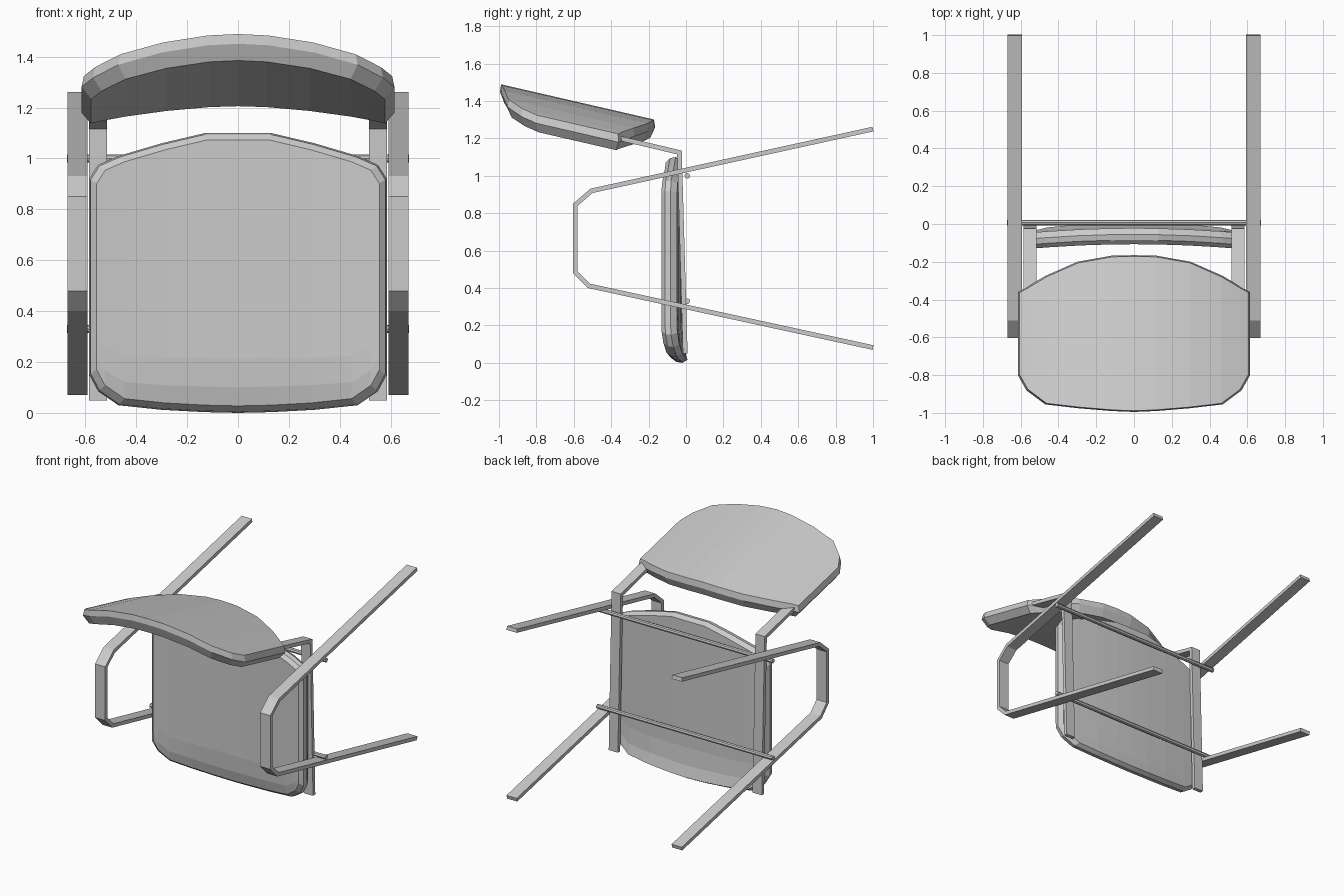
import bpy, bmesh, math
from mathutils import Vector

if "Cube" in bpy.data.objects:
    bpy.data.objects.remove(bpy.data.objects["Cube"])


def finish(name, bm):
    bmesh.ops.recalc_face_normals(bm, faces=bm.faces)
    me = bpy.data.meshes.new(name)
    bm.to_mesh(me)
    bm.free()
    ob = bpy.data.objects.new(name, me)
    bpy.context.collection.objects.link(ob)
    return ob


def cushion(name, half, rows, layers, mid, warp):
    """Closed padded slab. half: (x, low, high) stations from the centre out;
    layers: (scale, depth) from face to back; warp maps (x, v, depth) to 3D."""
    stations = [(-x, a, b) for x, a, b in reversed(half[1:])] + half
    n, m = len(stations), len(rows)
    ring = ([(i, 0) for i in range(n)] + [(n - 1, j) for j in range(1, m)]
            + [(i, m - 1) for i in range(n - 2, -1, -1)] + [(0, j) for j in range(m - 2, 0, -1)])
    bm = bmesh.new()
    grids = []
    for k, (s, d) in enumerate(layers):
        cap = k in (0, len(layers) - 1)
        g = {}
        for i, (x, a, b) in enumerate(stations):
            for j, t in enumerate(rows):
                if cap or (i, j) in ring:
                    v = mid + (a + (b - a) * t - mid) * s
                    g[i, j] = bm.verts.new(warp(x * s, v, d))
        if cap:
            for i in range(n - 1):
                for j in range(m - 1):
                    bm.faces.new((g[i, j], g[i + 1, j], g[i + 1, j + 1], g[i, j + 1]))
        grids.append(g)
    for g, h in zip(grids, grids[1:]):
        for p, q in zip(ring, ring[1:] + ring[:1]):
            bm.faces.new((g[p], g[q], h[q], h[p]))
    return finish(name, bm)


def flat_bar(name, path, x0, x1, thick):
    """Flat strip of metal following a (y, z) path with mitred bends."""
    pts = [Vector(p) for p in path]
    dirs = [(b - a).normalized() for a, b in zip(pts, pts[1:])]
    bm = bmesh.new()
    sections = []
    for i, p in enumerate(pts):
        d0, d1 = dirs[max(i - 1, 0)], dirs[min(i, len(dirs) - 1)]
        t = (d0 + d1).normalized()
        off = Vector((-t.y, t.x)) * (thick / 2 / t.dot(d0))
        a, b = p + off, p - off
        sections.append([bm.verts.new((x, q.x, q.y))
                         for x, q in ((x0, a), (x1, a), (x1, b), (x0, b))])
    for s, r in zip(sections, sections[1:]):
        for k in range(4):
            bm.faces.new((s[k], s[(k + 1) % 4], r[(k + 1) % 4], r[k]))
    bm.faces.new(sections[0])
    bm.faces.new(sections[-1])
    return finish(name, bm)


# Seat: dished pad whose front edge (low z) curls over
def seat_warp(x, z, d):
    curl = 0.035 * (max(0.2 - z, 0) / 0.2) ** 2
    return (x, d - 0.08 * x * x + curl, z)


cushion("seat",
        [(0, 0.0, 1.1), (0.13, 0.003, 1.1), (0.3, 0.012, 1.06), (0.47, 0.03, 1.01),
         (0.55, 0.085, 0.975), (0.585, 0.15, 0.92)],
        [0, 0.07, 0.18, 0.5, 0.85, 1],
        [(0.95, -0.107), (0.99, -0.085), (1, -0.055), (0.97, -0.022)], 0.55, seat_warp)


# Backrest: arched, tilted pad
def back_warp(x, y, d):
    return (x, y, 1.485 + d - 0.23 * (y + 0.97) - 0.33 * x * x)


cushion("backrest",
        [(0, -0.995, -0.165), (0.12, -0.99, -0.168), (0.3, -0.975, -0.2),
         (0.47, -0.955, -0.275), (0.57, -0.88, -0.335), (0.615, -0.8, -0.36)],
        [0, 0.5, 1],
        [(0.985, 0), (1, -0.04), (0.94, -0.1)], -0.58, back_warp)

# Side frames: looped legs with armrest bend, and rails joining seat to backrest
leg_path = [(1, 1.25), (-0.505, 0.92), (-0.592, 0.845), (-0.592, 0.485),
            (-0.52, 0.412), (1, 0.082)]
rail_path = [(-0.004, 0.05), (-0.035, 1.125), (-0.5, 1.235)]
for side, s in (("left", -1), ("right", 1)):
    flat_bar(side + "_leg_loop", leg_path, s * 0.592, s * 0.67, 0.025)
    flat_bar(side + "_rail", rail_path, s * 0.515, s * 0.585, 0.025)

# Cross rods under the seat
for name, z in (("front_cross_rod", 0.33), ("rear_cross_rod", 1.0)):
    bpy.ops.mesh.primitive_cylinder_add(vertices=8, radius=0.015, depth=1.344,
                                        location=(0, 0.007, z),
                                        rotation=(0, math.pi / 2, 0))
    bpy.context.object.name = name
